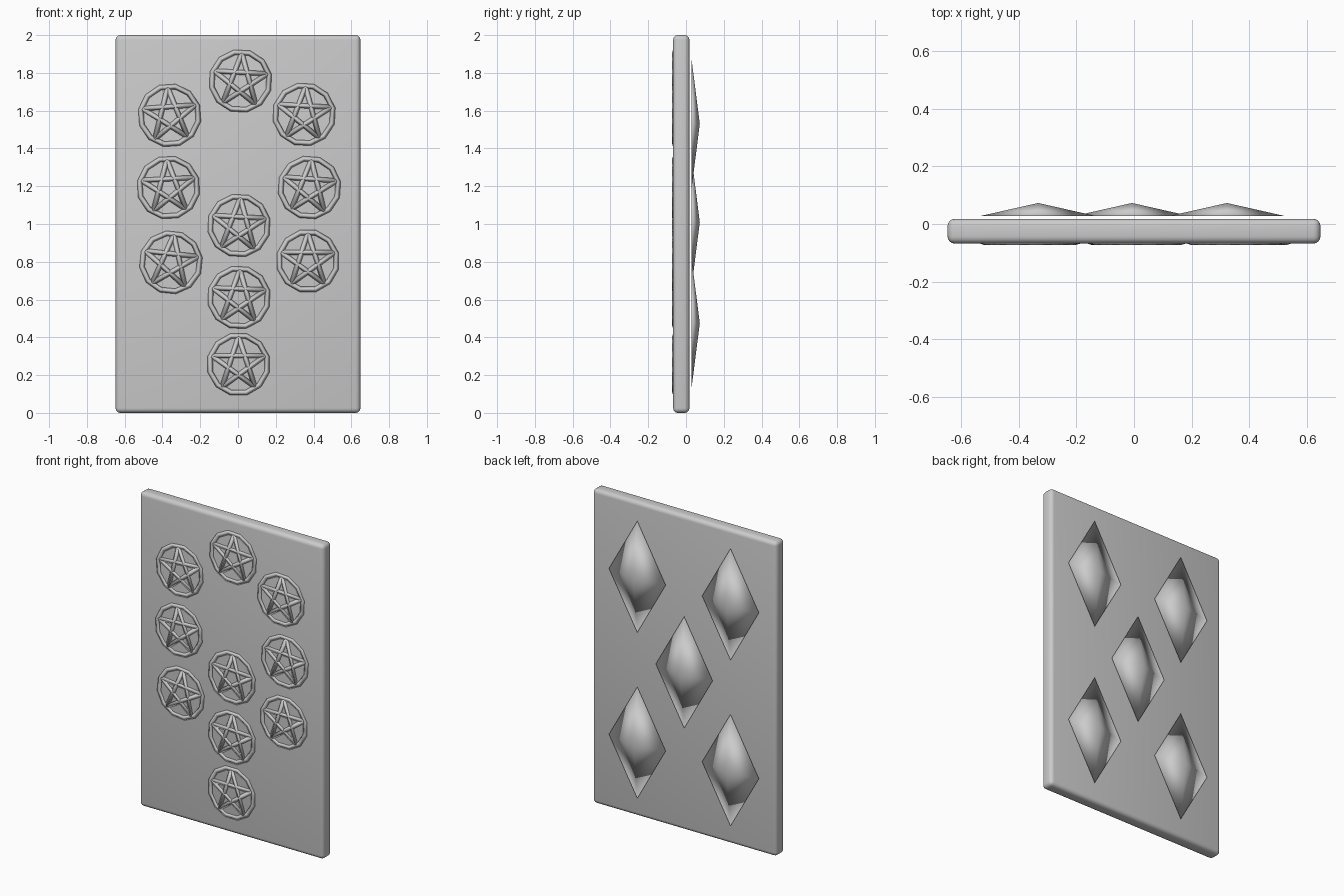
import bpy, bmesh
from math import sin, cos, pi, radians
from mathutils import Vector, Matrix

if "Cube" in bpy.data.objects:
    bpy.data.objects.remove(bpy.data.objects["Cube"])

FRONT, BACK = -0.068, 0.018


def finish(name, bm, smooth=True):
    bmesh.ops.recalc_face_normals(bm, faces=bm.faces[:])
    mesh = bpy.data.meshes.new(name)
    bm.to_mesh(mesh)
    bm.free()
    for p in mesh.polygons:
        p.use_smooth = smooth
    ob = bpy.data.objects.new(name, mesh)
    bpy.context.collection.objects.link(ob)
    return ob


# rounded slab
bm = bmesh.new()
bmesh.ops.create_cube(bm, size=1, matrix=Matrix.Translation((0, (FRONT + BACK) / 2, 1))
                      @ Matrix.Diagonal((1.296, BACK - FRONT, 2, 1)))
bmesh.ops.bevel(bm, geom=bm.edges[:], offset=0.025, segments=4, profile=0.5, affect='EDGES')
slab = finish("card_slab", bm)
bpy.context.view_layer.objects.active = slab
slab.select_set(True)
bpy.ops.object.shade_smooth_by_angle(angle=radians(40))
slab.select_set(False)


def diamond(i, x, z):
    """Low, smooth-shaded pyramid hovering just behind the slab."""
    bm = bmesh.new()
    base = [bm.verts.new((x + a * 0.2, 0.028, z + b * 0.355))
            for a, b in ((1, 0), (0, 1), (-1, 0), (0, -1))]
    tip = bm.verts.new((x, 0.073, z))
    bm.faces.new(base)
    for k in range(4):
        bm.faces.new((base[k], base[(k + 1) % 4], tip))
    finish(f"back_diamond_{i}", bm)


def ring(bm, radius, width, depth, sides):
    """Closed twelve-sided band with a diamond cross-section."""
    loops = []
    for k in range(sides):
        a = 2 * pi * k / sides + pi / sides
        loops.append([bm.verts.new(((radius + dr) * cos(a), dy, (radius + dr) * sin(a)))
                      for dr, dy in ((width, 0), (0, -depth), (-width, 0), (0, depth))])
    for k in range(sides):
        p, q = loops[k], loops[(k + 1) % sides]
        for j in range(4):
            n = (j + 1) % 4
            bm.faces.new((p[j], p[n], q[n], q[j]))


def bar(bm, p, q, width, depth):
    """Straight star band with a diamond cross-section."""
    side = (q - p).normalized().cross(Vector((0, 1, 0))) * width
    up = Vector((0, depth, 0))
    ends = [[bm.verts.new(c + o) for o in (side, up, -side, -up)] for c in (p, q)]
    for j in range(4):
        n = (j + 1) % 4
        bm.faces.new((ends[0][j], ends[0][n], ends[1][n], ends[1][j]))
    bm.faces.new(ends[0])
    bm.faces.new(ends[1])


def coin(i, x, z, turn):
    """Ring with a five-pointed star in shallow relief."""
    bm = bmesh.new()
    ring(bm, 0.155, 0.014, 0.0045, 12)
    pts = [Vector((0.148 * cos(pi / 2 + k * 2 * pi / 5), 0, 0.148 * sin(pi / 2 + k * 2 * pi / 5)))
           for k in range(5)]
    for k in range(5):
        bar(bm, pts[k], pts[(k + 2) % 5], 0.013, 0.0045)
    ob = finish(f"front_star_disc_{i}", bm)
    ob.location = (x, FRONT - 0.0005, z)
    ob.rotation_euler.y = radians(turn)


# five diamonds on the back
for i, (x, z) in enumerate([(-0.333, 1.53), (0.323, 1.53), (-0.007, 1.01),
                            (-0.333, 0.475), (0.323, 0.475)]):
    diamond(i, x, z)

# ten star discs on the front
for i, (x, z, turn) in enumerate([
        (0.013, 1.757, 3), (-0.362, 1.575, -4), (0.35, 1.58, 3), (-0.368, 1.193, -3),
        (0.378, 1.193, 4), (0.005, 0.992, 3), (-0.355, 0.797, 6), (0.37, 0.804, 0),
        (0.005, 0.611, 2), (0.003, 0.257, 0)]):
    coin(i, x, z, turn)
